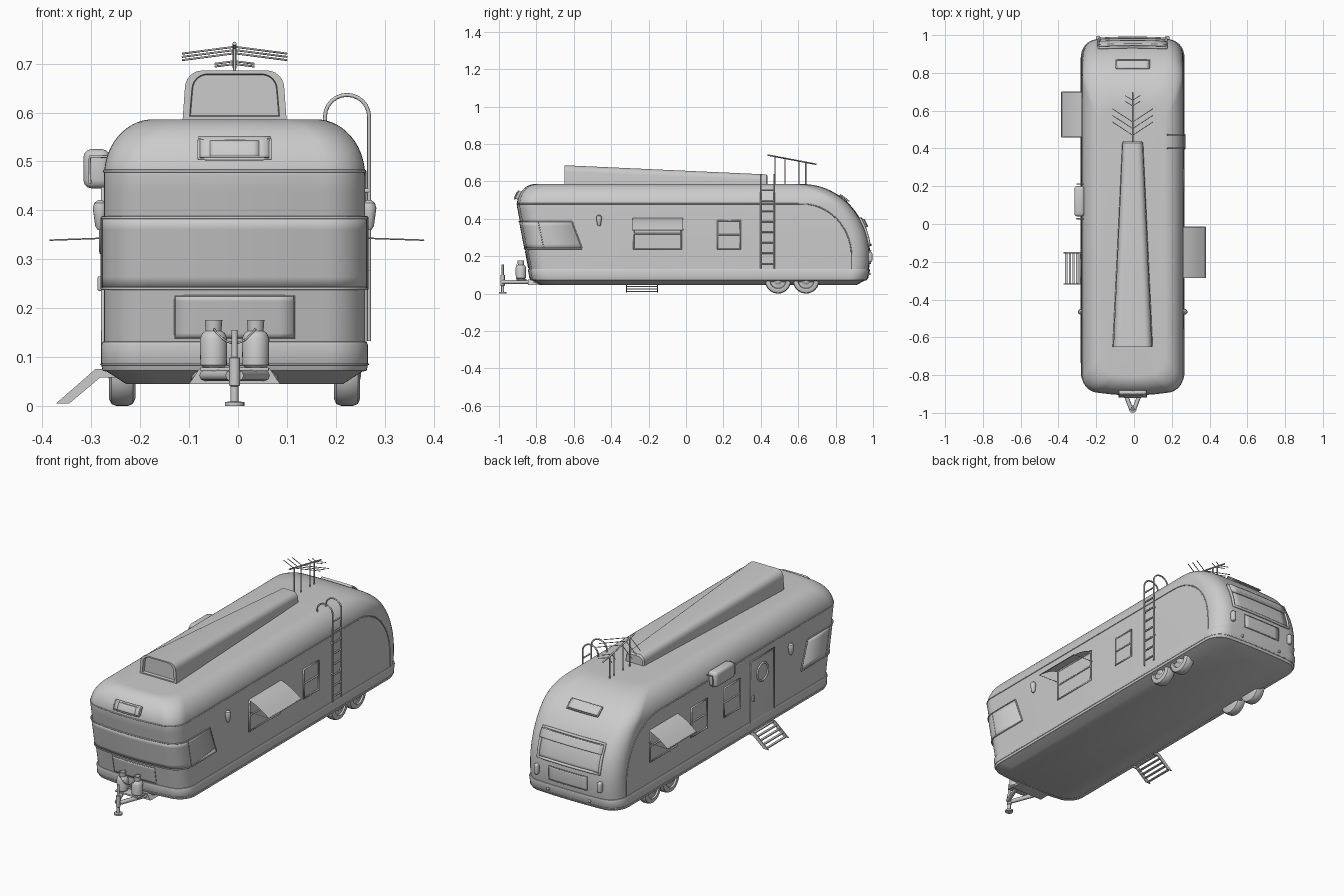
import bpy, bmesh
from math import sin, cos, pi, sqrt, radians

if "Cube" in bpy.data.objects:
    bpy.data.objects.remove(bpy.data.objects["Cube"])

W, RC, CX = 0.267, 0.09, -0.007        # body half width, plan corner radius, body centre x

# ---------- helpers ----------
def add(name, bm):
    bmesh.ops.recalc_face_normals(bm, faces=bm.faces)
    me = bpy.data.meshes.new(name)
    bm.to_mesh(me)
    bm.free()
    ob = bpy.data.objects.new(name, me)
    bpy.context.collection.objects.link(ob)
    return ob

def loft(name, rows, closed=True, cap=True, thick=0):
    bm = bmesh.new()
    vs = [[bm.verts.new(p) for p in r] for r in rows]
    n = len(rows[0])
    for a, b in zip(vs, vs[1:]):
        for i in range(n if closed else n - 1):
            j = (i + 1) % n
            bm.faces.new((a[i], a[j], b[j], b[i]))
    if closed and cap:
        bm.faces.new(vs[0])
        bm.faces.new(vs[-1])
    ob = add(name, bm)
    if thick:
        m = ob.modifiers.new("thickness", 'SOLIDIFY')
        m.thickness, m.offset = thick, 0
    return ob

def box(name, c, s, bevel=0.0):
    bm = bmesh.new()
    bmesh.ops.create_cube(bm, size=1)
    for v in bm.verts:
        v.co = [c[i] + v.co[i] * s[i] for i in range(3)]
    if bevel:
        bmesh.ops.bevel(bm, geom=bm.edges[:], offset=bevel, segments=3, profile=0.5, affect='EDGES')
    return add(name, bm)

def lathe(name, prof, c, axis='z', n=28):
    rows = []
    for h, r in prof:
        ring = [(r * cos(2 * pi * i / n), r * sin(2 * pi * i / n)) for i in range(n)]
        rows.append([(c[0] + h, c[1] + a, c[2] + b) if axis == 'x' else (c[0] + a, c[1] + b, c[2] + h)
                     for a, b in ring])
    return loft(name, rows)

def tube(name, pts, r, cyclic=False):
    cu = bpy.data.curves.new(name, 'CURVE')
    cu.dimensions, cu.bevel_depth, cu.bevel_resolution, cu.use_fill_caps = '3D', r, 2, True
    sp = cu.splines.new('POLY')
    sp.points.add(len(pts) - 1)
    for p, q in zip(sp.points, pts):
        p.co = (*q, 1)
    sp.use_cyclic_u = cyclic
    ob = bpy.data.objects.new(name, cu)
    bpy.context.collection.objects.link(ob)
    return ob

# ---------- body surface ----------
def shape(z, off=0):
    s = min(max((z - 0.47) / 0.116, 0), 1)
    ins = 0.1 * (1 - sqrt(1 - s * s))
    f = -0.84 - 0.19 * (min(z, 0.47) - 0.13) + ins
    r = 0.62 + 0.365 * sqrt(max(0, 1 - ((z - 0.2) / 0.386) ** 2))
    return W - ins + off, f - off, r + off

def end(z, off, rear):
    w, f, r = shape(z, off)
    e, sg, bow = (r, -1, 0.012) if rear else (f, 1, 0.03)
    c = w - RC
    cy = e + sg * (bow * (c / w) ** 2 + RC)
    arc = [(c + RC * sin(pi * i / 20), cy - sg * RC * cos(pi * i / 20), z) for i in range(11)]
    mid = [(c * i / 5, e + sg * bow * (c * i / 5 / w) ** 2, z) for i in range(-4, 5)]
    pts = [(-x, y, q) for x, y, q in reversed(arc)] + mid + arc
    return pts[::-1] if rear else pts

def ring(z, off=0):
    return end(z, off, False) + end(z, off, True)

def hoop(z, off, cut):
    w = shape(z, off)[0]
    return [(-w, cut, z)] + end(z, off, False) + [(w, cut, z)]

def surf(x, z, off, rear):
    w, f, r = shape(z)
    return (x, r - 0.012 * (x / w) ** 2 + off if rear else f + 0.03 * (x / w) ** 2 - off, z)

def patch(name, x0, x1, z0, z1, rear, off, thick, trim=0):
    X = [x0 + (x1 - x0) * i / 8 for i in range(9)]
    Z = [z0 + (z1 - z0) * i / 8 for i in range(9)]
    loft(name, [[surf(x, z, off, rear) for x in X] for z in Z], closed=False, thick=thick)
    if trim:
        loop = ([(x, z0) for x in X] + [(x1, z) for z in Z[1:]] +
                [(x, z1) for x in X[-2::-1]] + [(x0, z) for z in Z[-2:0:-1]])
        tube(name + "_trim", [surf(x, z, off + thick / 2, rear) for x, z in loop], trim, True)

# ---------- shell, belt and seams ----------
zs = [0.12, 0.17, 0.24, 0.3, 0.35, 0.4, 0.44] + [0.47 + 0.116 * sin(pi / 2 * i / 14) for i in range(15)]
loft("body_shell", [ring(z) for z in zs])
loft("lower_belt", [ring(z, o) for z, o in
     [(0.045, -0.045), (0.07, -0.006), (0.072, 0.003), (0.085, 0.006), (0.124, 0.006), (0.131, 0.003), (0.132, -0.002)]])
tube("belt_seam", ring(0.085, 0.006), 0.002, True)
arc = [(0.62 + 0.265 * cos(a), 0.2 + 0.28 * sin(a)) for a in [pi / 2 * i / 14 for i in range(14)]]
left = [(-W, 0.885, 0.132)] + [(-W, y, z) for y, z in arc]
tube("upper_seam", left + hoop(0.48, 0, 0.6) + [(-x, y, z) for x, y, z in reversed(left)], 0.003)

# ---------- wraparound front window ----------
cut = lambda z: -0.555 - 0.055 * (z - 0.24) / 0.145
wz = [0.24 + 0.145 * i / 6 for i in range(7)]
loft("front_window", [hoop(z, 0.002, cut(z)) for z in wz], closed=False, thick=0.004)
for z in (0.24, 0.385):
    tube("front_window_rail", hoop(z, 0.004, cut(z)), 0.003)
for s in (-1, 1):
    tube("front_window_end", [(s * (W + 0.004), cut(z), z) for z in wz], 0.003)
    tube("front_window_post", [(s * (W + 0.004), f, z) for f, z in ((-0.76, 0.24), (-0.79, 0.385))], 0.002)
patch("front_hatch", -0.122, 0.122, 0.138, 0.225, False, 0.001, 0.004, 0.0015)
patch("front_vent", -0.073, 0.073, 0.505, 0.545, False, 0.006, 0.024, 0.003)
patch("front_vent_grille", -0.05, 0.05, 0.51, 0.54, False, 0.016, 0.01)

# ---------- rear window, hatch, vent, lights ----------
patch("rear_window", -0.178, 0.178, 0.26, 0.40, True, 0.002, 0.006, 0.007)
patch("rear_window_hood", -0.178, 0.178, 0.355, 0.395, True, 0.012, 0.016)
patch("rear_hatch", -0.11, 0.11, 0.16, 0.23, True, 0.002, 0.006, 0.002)
patch("rear_vent", -0.088, 0.088, 0.495, 0.525, True, 0.006, 0.016, 0.004)
for s in (-1, 1):
    box("tail_light", (s * 0.183, 0.982, 0.195), (0.024, 0.028, 0.055), 0.009)
    box("bumper_light", (s * 0.12, 0.98, 0.105), (0.014, 0.012, 0.012), 0.004)

# ---------- side windows and awnings ----------
def window(name, s, y0, y1, z0, z1, bar=True):
    yc, zc = (y0 + y1) / 2, (z0 + z1) / 2
    box(name + "_pane", (s * W, yc, zc), (0.004, y1 - y0, z1 - z0))
    x = s * (W + 0.002)
    tube(name + "_frame", [(x, y0, z0), (x, y1, z0), (x, y1, z1), (x, y0, z1)], 0.005, True)
    if bar:
        tube(name + "_bar", [(x, y0, zc), (x, y1, zc)], 0.004)

def awning(s, y0, y1, reach):
    prof = [(W + (reach - W) * t, 0.405 - 0.068 * t + 0.008 * sin(pi * t)) for t in [i / 6 for i in range(7)]]
    loft("awning", [[(s * x, y, z) for y in (y0, y1)] for x, z in prof], closed=False)
    for y in (y0, y1):
        tube("awning_arm", [(s * W, y, 0.343), (s * reach, y, 0.339)], 0.0015)
    tube("awning_bar", [(s * reach, y0, 0.339), (s * reach, y1, 0.339)], 0.002)

window("right_window", 1, -0.28, -0.025, 0.24, 0.4)
awning(1, -0.285, -0.015, 0.386)
window("right_rear_window", 1, 0.17, 0.29, 0.24, 0.39)
window("left_rear_window", -1, 0.47, 0.69, 0.24, 0.4)
awning(-1, 0.46, 0.70, 0.377)
window("left_window", -1, 0.22, 0.35, 0.24, 0.39)
window("left_front_window", -1, -0.05, 0.08, 0.24, 0.39)

# ---------- door and steps ----------
box("door", (-W, -0.235, 0.265), (0.008, 0.19, 0.35), 0.003)
tube("door_frame", [(-W - 0.002, y, z) for y, z in ((-0.335, 0.09), (-0.335, 0.445), (-0.135, 0.445), (-0.135, 0.09))], 0.004)
tube("door_porthole", [(-W - 0.005, -0.235 + 0.045 * cos(i * pi / 14), 0.36 + 0.045 * sin(i * pi / 14))
                       for i in range(28)], 0.005, True)
box("door_handle", (-W - 0.008, -0.155, 0.25), (0.01, 0.012, 0.03), 0.003)
for y in (-0.318, -0.152):
    prof = [(-0.24, 0.075), (-0.285, 0.075), (-0.365, 0.005), (-0.338, 0.005), (-0.275, 0.058), (-0.24, 0.058)]
    loft("step_stringer", [[(x, y + d, z) for x, z in prof] for d in (-0.003, 0.003)])
for i in range(5):
    box("step_tread", (-0.275 - 0.019 * i, -0.235, 0.068 - 0.0145 * i), (0.012, 0.166, 0.005))

# ---------- cooling box, side lamps ----------
box("cooler_box", (-0.282, 0.12, 0.485), (0.054, 0.16, 0.08), 0.016)
for y in (0.028, 0.212):
    tube("cooler_bracket", [(-0.296, y, 0.455), (-0.296, y, 0.51), (-W + 0.02, y, 0.51)], 0.003)
for s in (-1, 1):
    lathe("side_lamp", [(-0.03, 0.005), (-0.022, 0.01), (0, 0.013), (0.015, 0.015), (0.025, 0.012), (0.031, 0.004)],
          (s * (W + 0.008), -0.465, 0.39), n=16)

# ---------- roof pod ----------
def arch(y, hw, top, r, base):
    k = hw * 0.95 - r
    L = [(-hw, y, base)] + [(-k - r * cos(a), y, top - r + r * sin(a)) for a in [pi / 2 * i / 6 for i in range(7)]]
    return L + [(-x, y, z) for x, y, z in reversed(L)]

loft("roof_pod", [arch(-0.635, 0.09, 0.677, 0.03, 0.594), arch(-0.65, 0.092, 0.679, 0.032, 0.592),
                  arch(-0.65, 0.107, 0.686, 0.036, 0.575), arch(0.43, 0.056, 0.637, 0.03, 0.575),
                  arch(0.437, 0.05, 0.63, 0.026, 0.575)])

# ---------- antenna ----------
bz = lambda y: 0.742 - 0.19 * (y - 0.43)
tube("antenna_boom", [(0, 0.435, bz(0.435)), (0, 0.697, bz(0.697))], 0.004)
for y in (0.475, 0.53, 0.605, 0.64):
    tube("antenna_post", [(0, y, 0.575), (0, y, bz(y))], 0.003)
for y, l, d in ((0.47, 0.107, 0.07), (0.505, 0.107, 0.07), (0.54, 0.107, 0.07), (0.625, 0.04, 0.025), (0.655, 0.04, 0.025)):
    tube("antenna_element", [(-l, y + d, bz(y) - l * 0.13), (0, y, bz(y)), (l, y + d, bz(y) - l * 0.13)], 0.002)

# ---------- ladder ----------
for y in (0.40, 0.472):
    hook = [(0.23 + 0.045 * cos(a), y, 0.592 + 0.044 * sin(a)) for a in [pi * i / 12 for i in range(13)]]
    tube("ladder_rail", [(0.275, y, 0.133)] + hook + [(0.185, y, 0.57)], 0.004)
    for z in (0.28, 0.44):
        tube("ladder_bracket", [(W - 0.01, y, z), (0.276, y, z)], 0.005)
for i in range(8):
    tube("ladder_rung", [(0.275, 0.40, 0.16 + i * 0.056), (0.275, 0.472, 0.16 + i * 0.056)], 0.004)

# ---------- wheels ----------
prof = [(-0.027, 0.055), (-0.022, 0.066), (-0.012, 0.07), (0.012, 0.07), (0.022, 0.066), (0.027, 0.055),
        (0.026, 0.044), (0.018, 0.041), (0.021, 0.022), (0.027, 0.016), (0.029, 0.006)]
for s in (-1, 1):
    for y in (0.492, 0.642):
        lathe("wheel", [(s * h, r) for h, r in prof], (s * 0.23, y, 0.07), 'x', 36)

# ---------- tongue, jack and gas bottles ----------
for s in (-1, 1):
    tube("tongue_arm", [(s * 0.085, -0.78, 0.062), (s * 0.008, -0.98, 0.062)], 0.011)
    lathe("gas_bottle", [(0, 0.022), (0.005, 0.027), (0.058, 0.028), (0.07, 0.023), (0.077, 0.012), (0.08, 0.01)],
          (s * 0.043, -0.883, 0.079))
    lathe("bottle_collar", [(0, 0.016), (0.024, 0.018), (0.024, 0.014), (0.012, 0.013)], (s * 0.043, -0.883, 0.152))
tube("gas_hose", [(0.043 * t, -0.905, 0.128 + 0.03 * t * t) for t in [i / 6 for i in range(-6, 7)]], 0.002)
loft("tongue_plate", [[(x, y, z) for x, z in ((-0.093, 0.045), (0.093, 0.045), (0.072, 0.076), (-0.072, 0.076))]
                      for y in (-0.845, -0.78)])
box("bottle_tray", (0, -0.88, 0.075), (0.14, 0.055, 0.008), 0.002)
lathe("jack", [(0, 0.02), (0.008, 0.02), (0.009, 0.008), (0.04, 0.008), (0.042, 0.011), (0.098, 0.011),
               (0.1, 0.006), (0.155, 0.006)], (0, -0.98, 0), n=20)

# ---------- finish: shift onto body centre line, smooth shading ----------
bpy.ops.object.select_all(action='DESELECT')
for ob in bpy.context.scene.objects:
    ob.location.x = CX
    if ob.type == 'MESH':
        ob.select_set(True)
        bpy.context.view_layer.objects.active = ob
bpy.ops.object.shade_smooth_by_angle(angle=radians(35))
